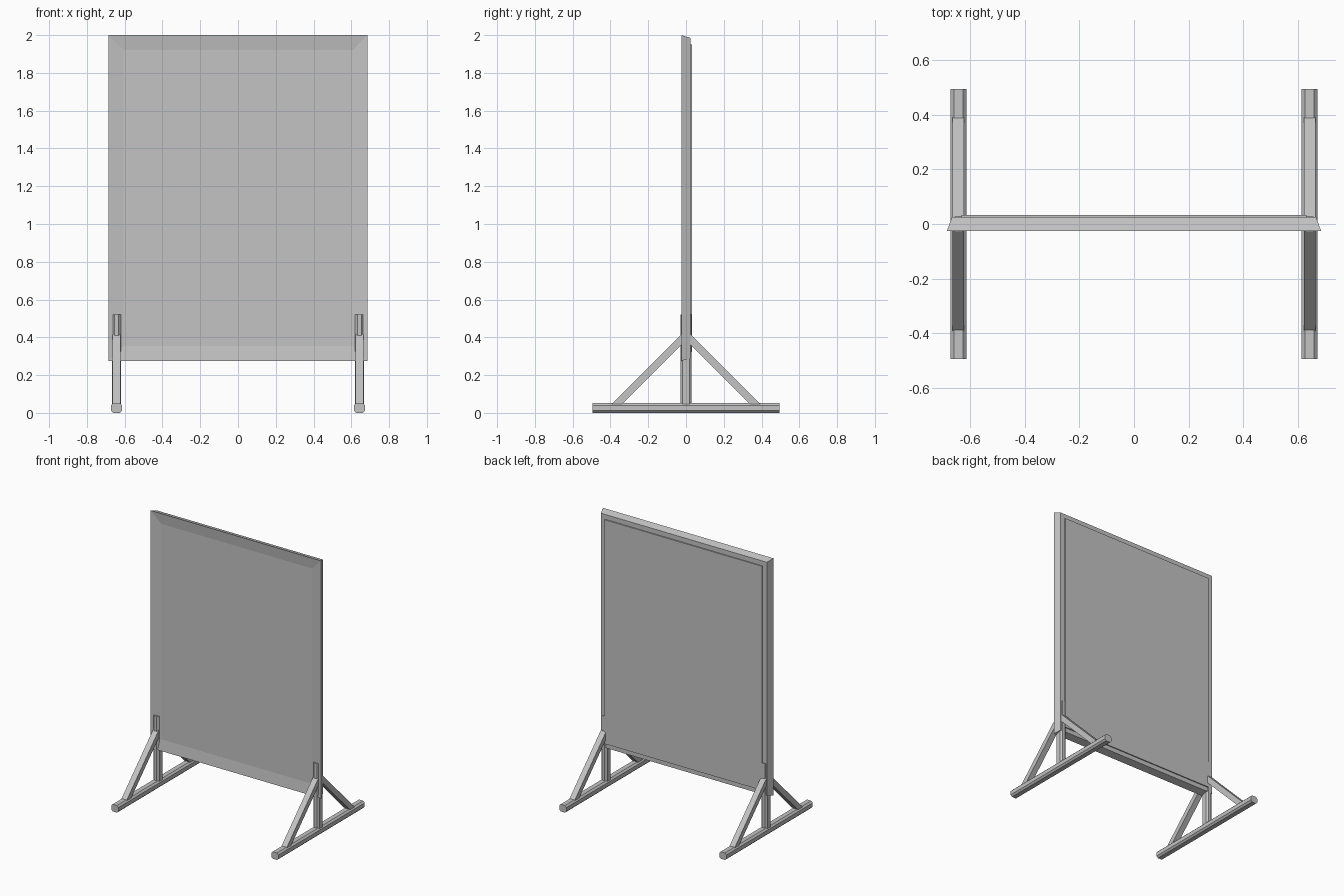
import bpy, bmesh
from mathutils import Vector

if "Cube" in bpy.data.objects:
    bpy.data.objects.remove(bpy.data.objects["Cube"])

grey = bpy.data.materials.new("plain grey")
grey.diffuse_color = (0.55, 0.55, 0.55, 1)
grey.use_nodes = True
grey.node_tree.nodes["Principled BSDF"].inputs["Base Color"].default_value = grey.diffuse_color


def finish(name, bm):
    bmesh.ops.recalc_face_normals(bm, faces=bm.faces)
    me = bpy.data.meshes.new(name)
    bm.to_mesh(me)
    bm.free()
    me.materials.append(grey)
    ob = bpy.data.objects.new(name, me)
    bpy.context.collection.objects.link(ob)
    return ob


def loft(name, a, b):
    """Solid between two matching rings of points."""
    bm = bmesh.new()
    ra = [bm.verts.new(p) for p in a]
    rb = [bm.verts.new(p) for p in b]
    n = len(ra)
    bm.faces.new(ra)
    bm.faces.new(rb[::-1])
    for i in range(n):
        bm.faces.new((ra[i], rb[i], rb[(i + 1) % n], ra[(i + 1) % n]))
    return finish(name, bm)


def octagon(w, h, c):
    """Chamfered rectangle, half sizes w and h."""
    return [(w, h - c), (w - c, h), (c - w, h), (-w, h - c),
            (-w, c - h), (c - w, -h), (w - c, -h), (w, c - h)]


def rect(x, z0, z1, y):
    return [(-x, y, z0), (x, y, z0), (x, y, z1), (-x, y, z1)]


# Frame: tapers towards the back, with a recessed front panel
frame = loft("board_frame", rect(0.685, 0.275, 2.0, -0.025),
             rect(0.667, 0.29, 1.985, 0.025))
bm = bmesh.new()
bm.from_mesh(frame.data)
bm.faces.ensure_lookup_table()
front = min(bm.faces, key=lambda f: f.calc_center_median().y)
bmesh.ops.inset_region(bm, faces=[front], thickness=0.08, use_even_offset=True)
for v in front.verts:
    v.co.y += 0.01
bm.to_mesh(frame.data)
bm.free()

# Raised plate on the back
loft("back_plate", rect(0.632, 0.322, 1.95, 0.02), rect(0.632, 0.322, 1.95, 0.033))

# Stands, one on each side
for side, s in (("left", -1), ("right", 1)):
    cx = 0.643 * s
    foot = octagon(0.029, 0.026, 0.012)
    loft(side + "_foot", [(cx + x, -0.495, 0.026 + z) for x, z in foot],
         [(cx + x, 0.495, 0.026 + z) for x, z in foot])
    post = octagon(0.023, 0.03, 0.012)
    loft(side + "_post", [(cx + x, y, 0.04) for x, y in post],
         [(cx + x, y, 0.52) for x, y in post])
    # Diagonal braces at 45 degrees, front and back
    for end, e in (("front", -1), ("back", 1)):
        profile = [(0.395, 0.045), (0.015, 0.425), (0.015, 0.37), (0.34, 0.045)]
        loft(f"{side}_{end}_brace",
             [(cx - 0.021, e * y, z) for y, z in profile],
             [(cx + 0.021, e * y, z) for y, z in profile])
